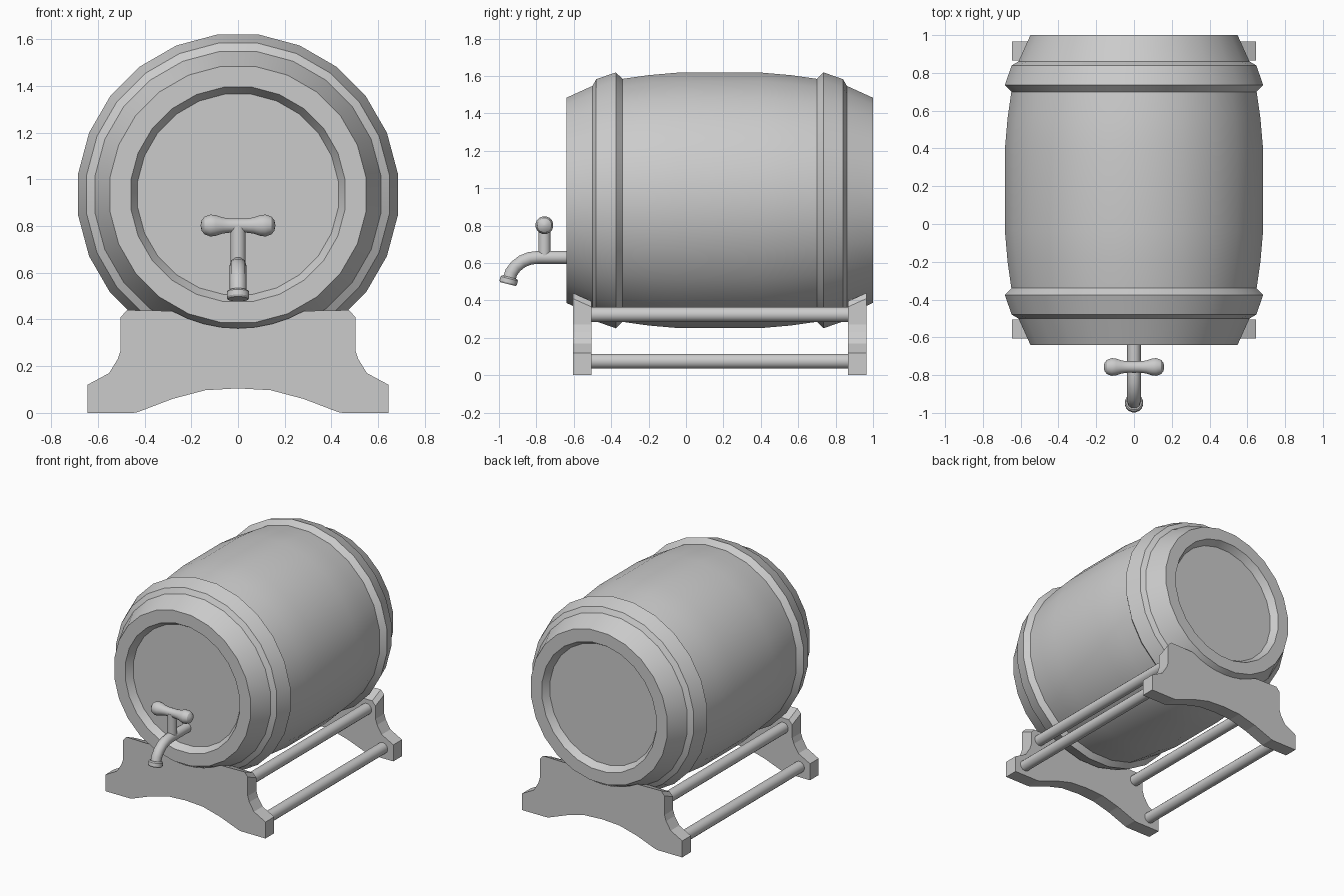
import bpy, bmesh
from math import pi, sin, cos, radians
from mathutils import Matrix, Vector

if "Cube" in bpy.data.objects:
    bpy.data.objects.remove(bpy.data.objects["Cube"])

MID = 0.18      # barrel centre along y
AXIS_Z = 0.935  # barrel axis height


def finish(name, bm, smooth=True):
    bmesh.ops.remove_doubles(bm, verts=bm.verts, dist=1e-5)
    bmesh.ops.recalc_face_normals(bm, faces=bm.faces)
    me = bpy.data.meshes.new(name)
    bm.to_mesh(me)
    bm.free()
    ob = bpy.data.objects.new(name, me)
    bpy.context.collection.objects.link(ob)
    if smooth:
        bpy.ops.object.select_all(action='DESELECT')
        bpy.context.view_layer.objects.active = ob
        ob.select_set(True)
        bpy.ops.object.shade_smooth_by_angle(angle=radians(30))
    return ob


def lathe(name, profile, origin, axis, sides):
    """Spin (radius, distance) points round an axis and cap both ends."""
    rot = Vector(axis).to_track_quat('Z', 'Y').to_matrix().to_4x4()
    mat = Matrix.Translation(origin) @ rot
    bm = bmesh.new()
    rings = []
    for r, t in profile:
        rings.append([bm.verts.new(mat @ Vector((r * cos(a), r * sin(a), t)))
                      for a in ((i + 0.5) * 2 * pi / sides for i in range(sides))])
    for a, b in zip(rings, rings[1:]):
        for i in range(sides):
            j = (i + 1) % sides
            bm.faces.new((a[i], a[j], b[j], b[i]))
    bm.faces.new(rings[0])
    bm.faces.new(rings[-1])
    return finish(name, bm)


# Barrel: half profile from recessed head to belly, mirrored
half = [(0.433, -0.77), (0.463, -0.82), (0.553, -0.82), (0.617, -0.68),
        (0.653, -0.66), (0.69, -0.555), (0.655, -0.52), (0.675, -0.38),
        (0.689, -0.22)]
lathe("barrel", half + [(r, -t) for r, t in reversed(half)],
      (0, MID, AXIS_Z), (0, 1, 0), 24)


# Cradle end plates, with a saddle that follows the barrel taper
def outline(radius, drop):
    side = [(0, 0.105), (0.14, 0.097), (0.28, 0.06), (0.43, 0.003), (0.45, 0),
            (0.645, 0), (0.645, 0.12), (0.552, 0.17), (0.515, 0.23),
            (0.502, 0.27), (0.502, 0.41 - drop), (0.475, 0.44 - drop)]
    arc = [(radius * sin(radians(a)), AXIS_Z - radius * cos(radians(a)))
           for a in (29.5, 22.5, 15, 7.5, 0)]
    right = side + arc
    return right + [(-x, z) for x, z in reversed(right[1:-1])]


def plate(name, y_out, y_in):
    bm = bmesh.new()
    outer = [bm.verts.new((x, y_out, z)) for x, z in outline(0.573, 0)]
    inner = [bm.verts.new((x, y_in, z)) for x, z in outline(0.616, 0.045)]
    n = len(outer)
    bm.faces.new(outer)
    bm.faces.new(inner)
    for i in range(n):
        j = (i + 1) % n
        bm.faces.new((outer[i], outer[j], inner[j], inner[i]))
    finish(name, bm, smooth=False)


plate("front_cradle_plate", -0.605, -0.505)
plate("rear_cradle_plate", 0.965, 0.865)

# Cradle rails
for side, s in (("left", -1), ("right", 1)):
    for level, x, z in (("lower", 0.56, 0.075), ("upper", 0.43, 0.325)):
        lathe(f"{side}_{level}_rail", [(0.04, -0.695), (0.04, 0.695)],
              (s * x, MID, z), (0, 1, 0), 16)

# Tap spout: bent pipe
cu = bpy.data.curves.new("tap_spout", 'CURVE')
cu.dimensions = '3D'
cu.bevel_depth = 0.036
cu.bevel_resolution = 3
cu.use_fill_caps = True
path = [(-0.57, 0.63), (-0.79, 0.63), (-0.835, 0.625), (-0.875, 0.609),
        (-0.91, 0.582), (-0.934, 0.55), (-0.945, 0.515)]
sp = cu.splines.new('POLY')
sp.points.add(len(path) - 1)
for p, (y, z) in zip(sp.points, path):
    p.co = (0, y, z, 1)
spout = bpy.data.objects.new("tap_spout", cu)
bpy.context.collection.objects.link(spout)
bpy.ops.object.select_all(action='DESELECT')
bpy.context.view_layer.objects.active = spout
spout.select_set(True)
bpy.ops.object.convert(target='MESH')
bpy.ops.object.shade_smooth_by_angle(angle=radians(40))

# Spout lip, tap stem and turned handle
lathe("spout_lip", [(0.042, 0), (0.049, 0.008), (0.049, 0.03), (0.044, 0.038)],
      (0, -0.943, 0.524), (0, -0.25, -0.97), 16)
lathe("tap_stem", [(0.033, 0), (0.033, 0.17)], (0, -0.757, 0.63), (0, 0, 1), 16)
knob = [(0.001, -0.16), (0.022, -0.156), (0.038, -0.144), (0.048, -0.118),
        (0.045, -0.095), (0.035, -0.065), (0.031, -0.035)]
lathe("tap_handle", knob + [(r, -t) for r, t in reversed(knob)],
      (0, -0.757, 0.802), (1, 0, 0), 16)
